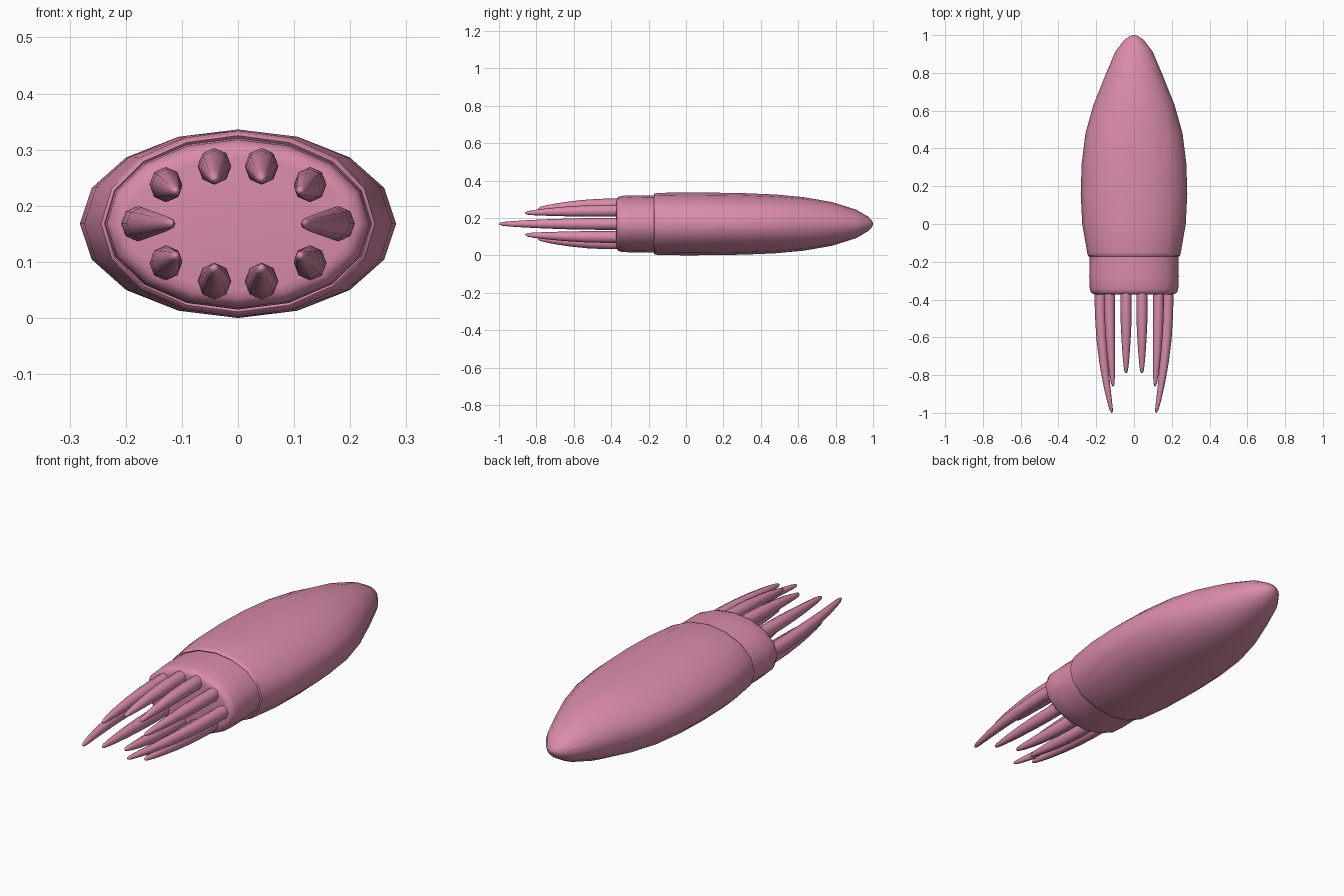
import bpy, bmesh, math
from mathutils import Vector

if "Cube" in bpy.data.objects:
    bpy.data.objects.remove(bpy.data.objects["Cube"])

CZ = 0.168  # height of the body axis

pink = bpy.data.materials.new("squid pink")
pink.diffuse_color = (0.70, 0.26, 0.41, 1)
pink.use_nodes = True
pink.node_tree.nodes["Principled BSDF"].inputs["Base Color"].default_value = pink.diffuse_color


def loft(name, rings, sides, angle=40):
    """Skin elliptical rings (x, y, z, rx, rz) lying across the y axis; caps both ends."""
    bm = bmesh.new()
    loops = []
    for x, y, z, rx, rz in rings:
        loops.append([bm.verts.new((x + rx * math.cos(2 * math.pi * i / sides), y,
                                    z + rz * math.sin(2 * math.pi * i / sides)))
                      for i in range(sides)])
    for a, b in zip(loops, loops[1:]):
        for i in range(sides):
            j = (i + 1) % sides
            bm.faces.new((a[i], a[j], b[j], b[i]))
    bm.faces.new(loops[0])
    bm.faces.new(loops[-1])
    bmesh.ops.recalc_face_normals(bm, faces=bm.faces)
    me = bpy.data.meshes.new(name)
    bm.to_mesh(me)
    bm.free()
    me.materials.append(pink)
    ob = bpy.data.objects.new(name, me)
    bpy.context.collection.objects.link(ob)
    bpy.ops.object.select_all(action='DESELECT')
    ob.select_set(True)
    bpy.context.view_layer.objects.active = ob
    bpy.ops.object.shade_smooth_by_angle(angle=math.radians(angle))
    return ob


# Mantle: flattened bullet (y, half width, half height)
mantle = [(-0.165, 0.232, 0.150), (-0.172, 0.238, 0.157), (-0.168, 0.244, 0.162),
          (-0.15, 0.248, 0.166), (0.0, 0.274, 0.168), (0.16, 0.282, 0.167),
          (0.32, 0.277, 0.164), (0.48, 0.257, 0.157), (0.63, 0.215, 0.143),
          (0.78, 0.155, 0.117), (0.91, 0.100, 0.076), (0.975, 0.052, 0.038),
          (0.995, 0.022, 0.016), (1.0, 0.004, 0.003)]
loft("mantle", [(0, y, CZ, rx, rz) for y, rx, rz in mantle], 16)

# Head: short drum with a rounded front rim
head = [(-0.373, 0.200, 0.118), (-0.371, 0.215, 0.133), (-0.362, 0.228, 0.144),
        (-0.345, 0.234, 0.150), (-0.28, 0.237, 0.153), (-0.15, 0.234, 0.152)]
loft("head", [(0, y, CZ, rx, rz) for y, rx, rz in head], 16)


# Arms: tapered tubes that bend towards the body axis at the tip
def arm(name, base, tip, y_tip, r, sx, sz):
    y0 = -0.35
    rings = []
    for t, k in ((0, 1), (0.2, 1), (0.4, 0.94), (0.6, 0.80), (0.78, 0.62),
                 (0.9, 0.46), (0.97, 0.32), (0.99, 0.2), (1, 0.05)):
        c = Vector(base).lerp(Vector(tip), t ** 2.2)
        rings.append((sx * c.x, y0 + (y_tip - y0) * t, CZ + sz * c.y, r * k, r * k * 1.08))
    loft(name, rings, 8, 60)


for sx, side in ((1, "right"), (-1, "left")):
    arm("long_tentacle_" + side, (0.180, 0), (0.117, 0), -1.0, 0.029, sx, 1)
    for sz, level in ((1, "upper"), (-1, "lower")):
        arm(f"outer_arm_{level}_{side}", (0.129, 0.070), (0.111, 0.058), -0.86, 0.029, sx, sz)
        arm(f"inner_arm_{level}_{side}", (0.042, 0.103), (0.042, 0.080), -0.79, 0.030, sx, sz)
